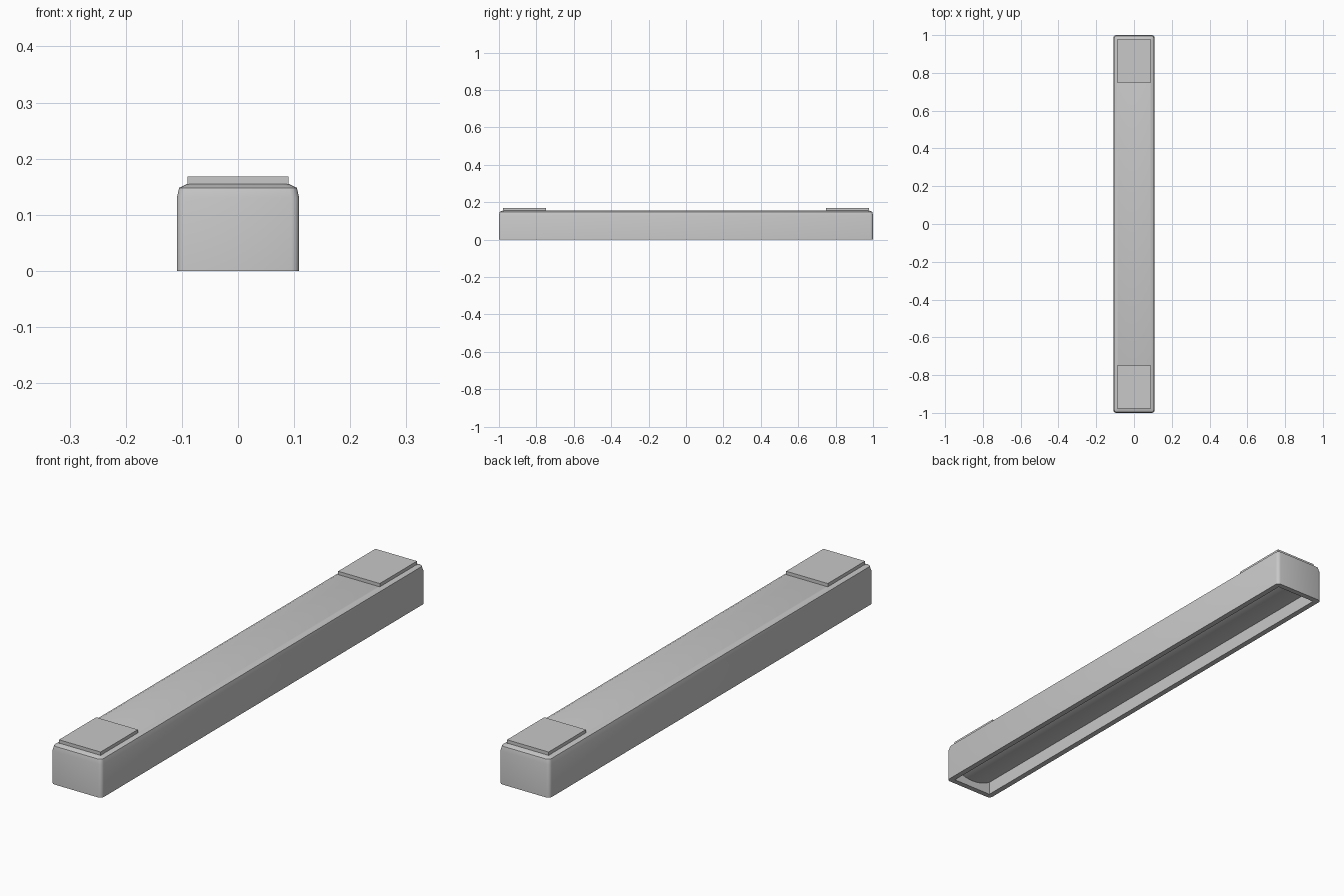
import bpy, bmesh, math

default = bpy.data.objects.get("Cube")
if default:
    bpy.data.objects.remove(default, do_unlink=True)

WIDTH, LENGTH, TOP = 0.218, 2.0, 0.155

grey = bpy.data.materials.new("light grey")
grey.use_nodes = True
grey.diffuse_color = (0.58, 0.58, 0.58, 1)
grey.node_tree.nodes["Principled BSDF"].inputs["Base Color"].default_value = grey.diffuse_color


def make_object(name, bm):
    bmesh.ops.recalc_face_normals(bm, faces=bm.faces)
    mesh = bpy.data.meshes.new(name)
    bm.to_mesh(mesh)
    bm.free()
    mesh.materials.append(grey)
    obj = bpy.data.objects.new(name, mesh)
    bpy.context.collection.objects.link(obj)
    return obj


def rounded_rectangle(bm, inset, z, radius=0.014, steps=3):
    """Ring of vertices for one level of the body."""
    hx, hy = WIDTH / 2 - inset - radius, LENGTH / 2 - inset - radius
    ring = []
    for corner, (sx, sy) in enumerate([(1, 1), (-1, 1), (-1, -1), (1, -1)]):
        for i in range(steps + 1):
            a = math.radians(90) * (corner + i / steps)
            ring.append(bm.verts.new((sx * hx + radius * math.cos(a),
                                      sy * hy + radius * math.sin(a), z)))
    return ring


# Long body with softened upper edges
bm = bmesh.new()
levels = [(0, 0), (0, 0.13), (0.004, 0.148), (0.019, TOP)]
rings = [rounded_rectangle(bm, inset, z) for inset, z in levels]
for low, high in zip(rings, rings[1:]):
    for i in range(len(low)):
        j = (i + 1) % len(low)
        bm.faces.new((low[i], low[j], high[j], high[i]))
bm.faces.new(rings[0])
bm.faces.new(rings[-1])
body = make_object("body", bm)

# Underside recess whose ceiling bulges down along the middle
WALL, EDGE_DEPTH, SAG, STEPS = 0.022, 0.053, 0.025, 12
half_x, half_y = WIDTH / 2 - WALL, LENGTH / 2 - WALL
profile = [(-half_x, -0.05), (half_x, -0.05)]
for i in range(STEPS + 1):
    t = 1 - 2 * i / STEPS
    profile.append((half_x * t, EDGE_DEPTH - SAG * (1 - t * t)))
bm = bmesh.new()
face = bm.faces.new([bm.verts.new((x, -half_y, z)) for x, z in profile])
extruded = bmesh.ops.extrude_face_region(bm, geom=[face])["geom"]
bmesh.ops.translate(bm, vec=(0, 2 * half_y, 0),
                    verts=[v for v in extruded if isinstance(v, bmesh.types.BMVert)])
cutter = make_object("recess_cutter", bm)
cutter.hide_render = True

bpy.context.view_layer.objects.active = body
body.select_set(True)
cut = body.modifiers.new("recess", 'BOOLEAN')
cut.object = cutter
cut.solver = 'EXACT'
bpy.ops.object.modifier_apply(modifier=cut.name)
bpy.data.objects.remove(cutter, do_unlink=True)

bpy.ops.object.select_all(action='DESELECT')
body.select_set(True)
bpy.context.view_layer.objects.active = body
bpy.ops.object.shade_smooth_by_angle(angle=math.radians(50))

# Thin pads on top of both ends
for name, side in (("front_pad", -1), ("back_pad", 1)):
    bm = bmesh.new()
    bmesh.ops.create_cube(bm, size=1)
    bmesh.ops.scale(bm, vec=(0.18, 0.23, 0.018), verts=bm.verts)
    bmesh.ops.translate(bm, vec=(0, side * 0.863, TOP + 0.004), verts=bm.verts)
    make_object(name, bm)
